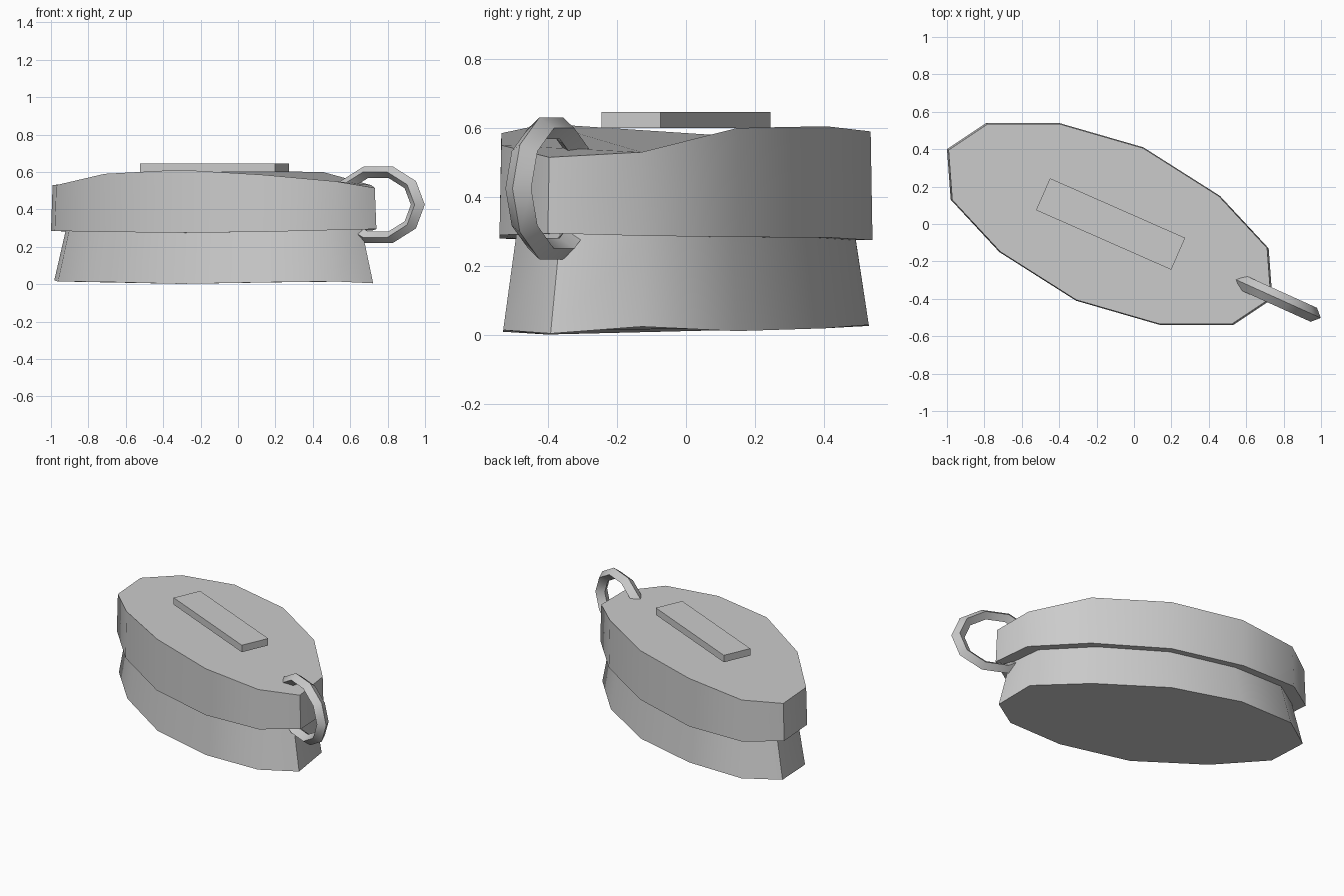
import bpy, bmesh, math
from mathutils import Vector

if "Cube" in bpy.data.objects:
    bpy.data.objects.remove(bpy.data.objects["Cube"])

CX = -0.13                    # body centre on x
AXIS = math.radians(-24.3)    # direction of the long axis

grey = bpy.data.materials.new("plain grey")
grey.diffuse_color = (0.6, 0.6, 0.6, 1)
grey.use_nodes = True
grey.node_tree.nodes["Principled BSDF"].inputs["Base Color"].default_value = grey.diffuse_color


def finish(name, bm, angle=45):
    bmesh.ops.recalc_face_normals(bm, faces=bm.faces)
    me = bpy.data.meshes.new(name)
    bm.to_mesh(me)
    bm.free()
    me.materials.append(grey)
    ob = bpy.data.objects.new(name, me)
    bpy.context.collection.objects.link(ob)
    bpy.ops.object.select_all(action='DESELECT')
    ob.select_set(True)
    bpy.context.view_layer.objects.active = ob
    bpy.ops.object.shade_smooth_by_angle(angle=math.radians(angle))
    return ob


# Half outline, repeated by a half turn about the centre
half = [(-0.87, 0.40), (-0.66, 0.54), (-0.27, 0.54),
        (0.18, 0.41), (0.59, 0.15), (0.85, -0.13)]
outline = half + [(-x, -y) for x, y in half]

# Rim heights around the outline
top_z = [.53, .55, .59, .605, .60, .53, .515, .55, .585, .612, .59, .53]
ledge_z = [.285, .278, .275, .283, .284, .288, .295, .29, .28, .275, .28, .285]
foot_z = [.02, .027, .03, .02, .012, .025, .005, .015, .01, .002, .012, .015]

# Body: domed lid band, inset waist, flared base
bm = bmesh.new()
rings = []
for scale, heights in ((0.99, top_z), (1.0, ledge_z), (0.91, ledge_z), (0.98, foot_z)):
    rings.append([bm.verts.new((CX + x * scale, y * scale, z))
                  for (x, y), z in zip(outline, heights)])
n = len(outline)
for a, b in zip(rings, rings[1:]):
    for i in range(n):
        j = (i + 1) % n
        bm.faces.new((a[i], a[j], b[j], b[i]))
bm.faces.new(rings[0])
bm.faces.new(rings[-1])
finish("body", bm)

# Raised plate on the lid
bm = bmesh.new()
bmesh.ops.create_cube(bm, size=1)
plate = finish("top_plate", bm, 30)
plate.scale = (0.79, 0.186, 0.046)
plate.rotation_euler.z = math.radians(-23.8)
plate.location = (-0.125, 0, 0.623)

# Ring handle: ten segments with a diamond section
bm = bmesh.new()
along = Vector((math.cos(AXIS), math.sin(AXIS), 0))
across = Vector((-along.y, along.x, 0))
centre = Vector((0.75, -0.39, 0.425))
loops = []
for i in range(10):
    t = math.tau * i / 10
    loop = []
    for k in range(4):
        p = math.tau * k / 4
        r = 0.232 + 0.041 * math.cos(p)
        co = (centre + along * r * math.cos(t) + across * 0.041 * math.sin(p)
              + Vector((0, 0, 0.79 * r * math.sin(t))))
        loop.append(bm.verts.new(co))
    loops.append(loop)
for i in range(10):
    a, b = loops[i], loops[(i + 1) % 10]
    for k in range(4):
        m = (k + 1) % 4
        bm.faces.new((a[k], a[m], b[m], b[k]))
finish("ring_handle", bm)
